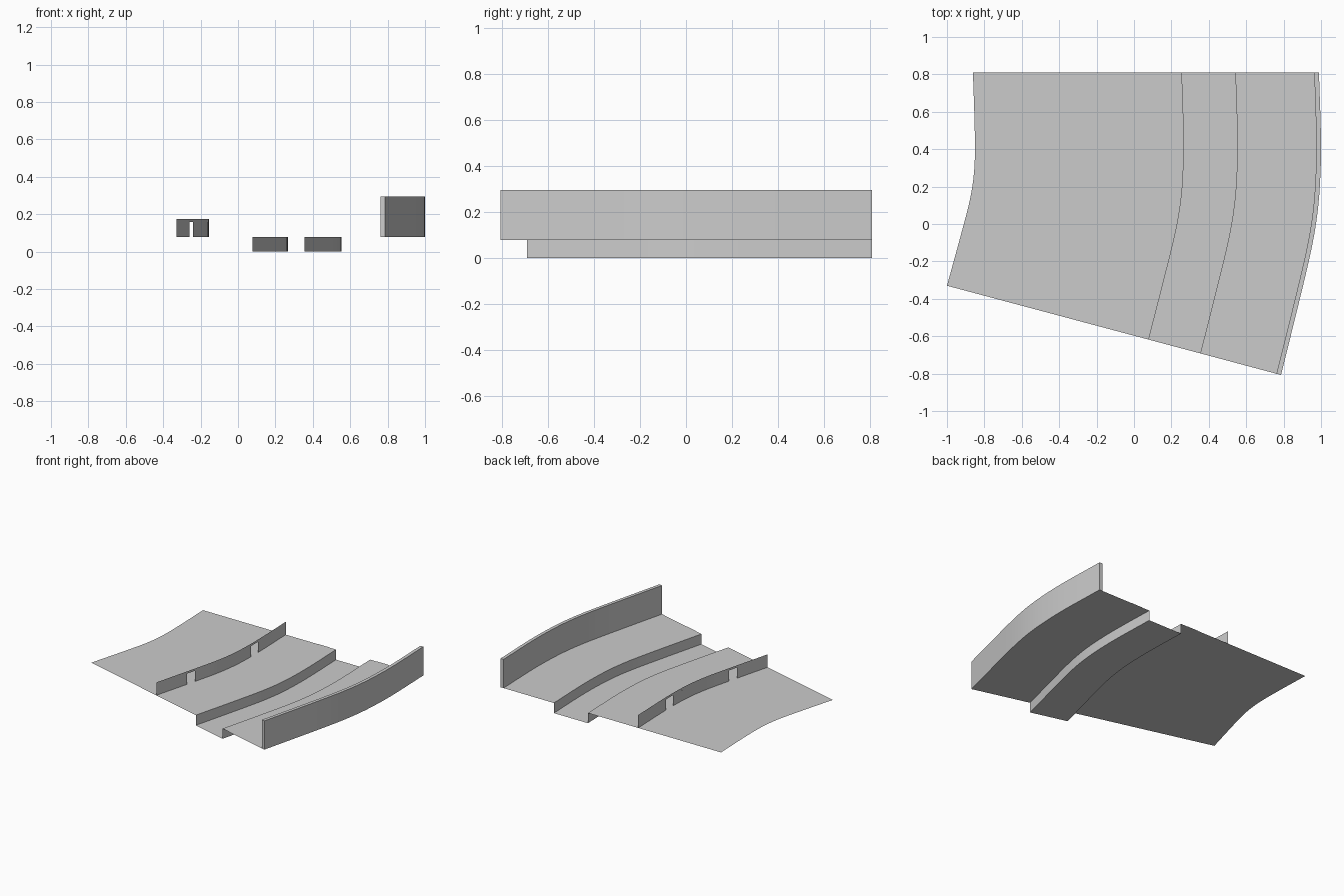
import bpy, bmesh

if "Cube" in bpy.data.objects:
    bpy.data.objects.remove(bpy.data.objects["Cube"])

G = 0.077            # ground level
WIDTH = 1.85         # length of every cross-section
# x of the left and right border of the bend at progress t (back to front)
T = [0, .25, .4, .5, .6, .75, 1]
LEFT = [-.861, -.852, -.851, -.859, -.878, -.922, -1.0]
RIGHT = [.989, 1.0, .991, .973, .943, .886, .786]


def smooth(xs, t):
    """Cubic interpolation through the border points."""
    n = len(T)
    i = max(k for k in range(n - 1) if T[k] <= t + 1e-9)

    def slope(k):
        a, b = max(k - 1, 0), min(k + 1, n - 1)
        return (xs[b] - xs[a]) / (T[b] - T[a])
    h = T[i + 1] - T[i]
    s = (t - T[i]) / h
    return ((2*s**3 - 3*s**2 + 1) * xs[i] + (s**3 - 2*s**2 + s) * h * slope(i)
            + (3*s**2 - 2*s**3) * xs[i + 1] + (s**3 - s**2) * h * slope(i + 1))


def place(t, u, z):
    f = u / WIDTH
    x = smooth(LEFT, t) * (1 - f) + smooth(RIGHT, t) * f
    y = .81 - t * (1.14 * (1 - f) + 1.617 * f)
    return x, y, z


def sweep(bm, profile, t0=0.0, t1=1.0, closed=False):
    """Sweep a (u, z) profile along the bend."""
    steps = max(2, round((t1 - t0) * 32))
    rows = [[bm.verts.new(place(t0 + (t1 - t0) * i / steps, u, z)) for u, z in profile]
            for i in range(steps + 1)]
    m = len(profile)
    for a, b in zip(rows, rows[1:]):
        for j in range(m if closed else m - 1):
            k = (j + 1) % m
            bm.faces.new((a[j], b[j], b[k], a[k]))
    if closed:
        bm.faces.new(rows[0])
        bm.faces.new(rows[-1][::-1])


def make(name, pieces):
    bm = bmesh.new()
    for p in pieces:
        sweep(bm, *p)
    if pieces[0][-1] is True:
        bmesh.ops.recalc_face_normals(bm, faces=bm.faces)
    else:
        bmesh.ops.remove_doubles(bm, verts=bm.verts, dist=1e-5)
    me = bpy.data.meshes.new(name)
    bm.to_mesh(me)
    bm.free()
    ob = bpy.data.objects.new(name, me)
    bpy.context.collection.objects.link(ob)
    bpy.context.view_layer.objects.active = ob
    ob.select_set(True)
    bpy.ops.object.shade_smooth_by_angle()
    ob.select_set(False)
    return ob


# Banks and sunken channel
make("ground_left", [([(0, G), (1.117, G)],)])
make("channel", [([(1.117, G), (1.117, 0), (1.403, 0), (1.403, G)],)])
make("ground_right", [([(1.403, G), (1.825, G)],)])

# Thin paving strips beside the channel
for name, a, b in (("path_left", .96, 1.06), ("path_right", 1.465, 1.56)):
    make(name, [([(a, G + .0015), (b, G + .0015)],)])

# Low wall with two doorways: full lintel above three panels
WU, HEAD, TOP = .695, .158, .175
make("low_wall", [([(WU, HEAD), (WU, TOP)],)]
     + [([(WU, G), (WU, HEAD)], a, b) for a, b in ((0, .265), (.326, .743), (.796, 1))])

# Tall outer wall
make("tall_wall", [([(1.825, G), (1.85, G), (1.85, .295), (1.825, .295)], 0.0, 1.0, True)])
